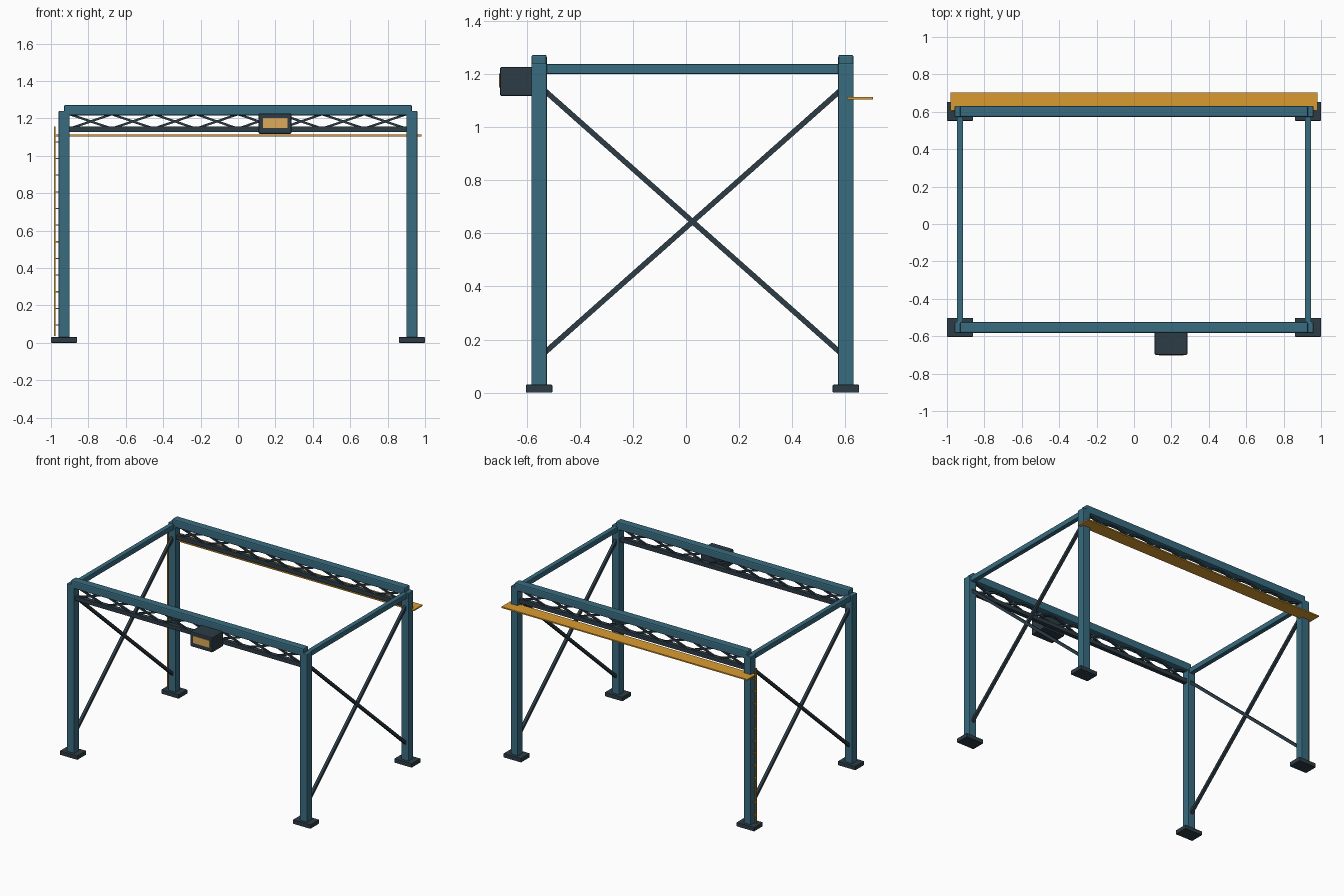
import bpy
from mathutils import Vector

if "Cube" in bpy.data.objects:
    bpy.data.objects.remove(bpy.data.objects["Cube"])


def material(name, color):
    m = bpy.data.materials.new(name)
    m.diffuse_color = (*color, 1)
    m.use_nodes = True
    m.node_tree.nodes["Principled BSDF"].inputs["Base Color"].default_value = m.diffuse_color
    return m


TEAL = material("teal_paint", (0.04, 0.15, 0.215))
DARK = material("dark_steel", (0.026, 0.045, 0.06))
ORANGE = material("orange_paint", (0.70, 0.33, 0.03))
TAN = material("tan_panel", (0.72, 0.40, 0.10))


def finish(ob, name, mat, bevel=0):
    ob.name = name
    ob.data.materials.append(mat)
    if bevel:
        mod = ob.modifiers.new("bevel", 'BEVEL')
        mod.width = bevel
        mod.segments = 2
    return ob


def box(name, lo, hi, mat, bevel=0):
    lo, hi = Vector(lo), Vector(hi)
    bpy.ops.mesh.primitive_cube_add(size=1, location=(lo + hi) / 2)
    ob = bpy.context.object
    ob.scale = hi - lo
    bpy.ops.object.transform_apply(location=False, rotation=False, scale=True)
    return finish(ob, name, mat, bevel)


def bar(name, a, b, w, mat):
    # square bar running from a to b
    a, b = Vector(a), Vector(b)
    bpy.ops.mesh.primitive_cube_add(size=1, location=(a + b) / 2)
    ob = bpy.context.object
    ob.scale = (w, w, (b - a).length)
    bpy.ops.object.transform_apply(location=False, rotation=False, scale=True)
    ob.rotation_euler = (b - a).to_track_quat('Z', 'Y').to_euler()
    return finish(ob, name, mat)


PX, YF, YB = 0.93, -0.553, 0.602
H = 0.029
BAYS = 8

for yname, y in (("front", YF), ("back", YB)):
    # posts and foot plates
    for sname, s in (("left", -1), ("right", 1)):
        x = s * PX
        tag = f"{yname}_{sname}"
        box(tag + "_post", (x - H, y - H, 0.02), (x + H, y + H, 1.24), TEAL, 0.004)
        box(tag + "_foot_plate", (x - 0.07, y - 0.05, 0), (x + 0.07, y + 0.05, 0.03), DARK, 0.003)
    # top beam and lower chord
    box(yname + "_top_beam", (-PX, y - H, 1.215), (PX, y + H, 1.272), TEAL, 0.008)
    box(yname + "_lower_chord", (-0.91, y - 0.016, 1.126), (0.91, y + 0.016, 1.157), DARK, 0.003)
    # crossed lattice
    step = 1.8 / BAYS
    for i in range(BAYS):
        x0 = -0.9 + i * step
        for k, (za, zb) in enumerate(((1.145, 1.222), (1.222, 1.145))):
            bar(f"{yname}_lattice_{i}_{k}", (x0, y, za), (x0 + step, y, zb), 0.012, DARK)

for sname, s in (("left", -1), ("right", 1)):
    # side beam and crossed braces
    x = s * PX
    box(sname + "_side_beam", (x - 0.017, YF, 1.20), (x + 0.017, YB, 1.237), TEAL, 0.003)
    bar(sname + "_brace_rising", (x, YF, 0.132), (x, YB, 1.156), 0.02, DARK)
    bar(sname + "_brace_falling", (x, YF, 1.156), (x, YB, 0.132), 0.02, DARK)

# control box with its front panel
box("control_box", (0.11, -0.70, 1.117), (0.285, YF - 0.02, 1.226), DARK, 0.006)
box("control_box_panel", (0.133, -0.704, 1.149), (0.265, -0.695, 1.201), TAN)

# rear walkway
box("walkway", (-0.982, 0.606, 1.104), (0.98, 0.704, 1.113), ORANGE)

# ladder on the rear left post
bar("ladder_rail", (-0.98, YB, 0.035), (-0.98, YB, 1.155), 0.008, ORANGE)
for i in range(12):
    z = 0.095 + i * 0.089
    bar(f"ladder_rung_{i}", (-0.98, YB, z), (-0.95, YB, z), 0.006, ORANGE)
